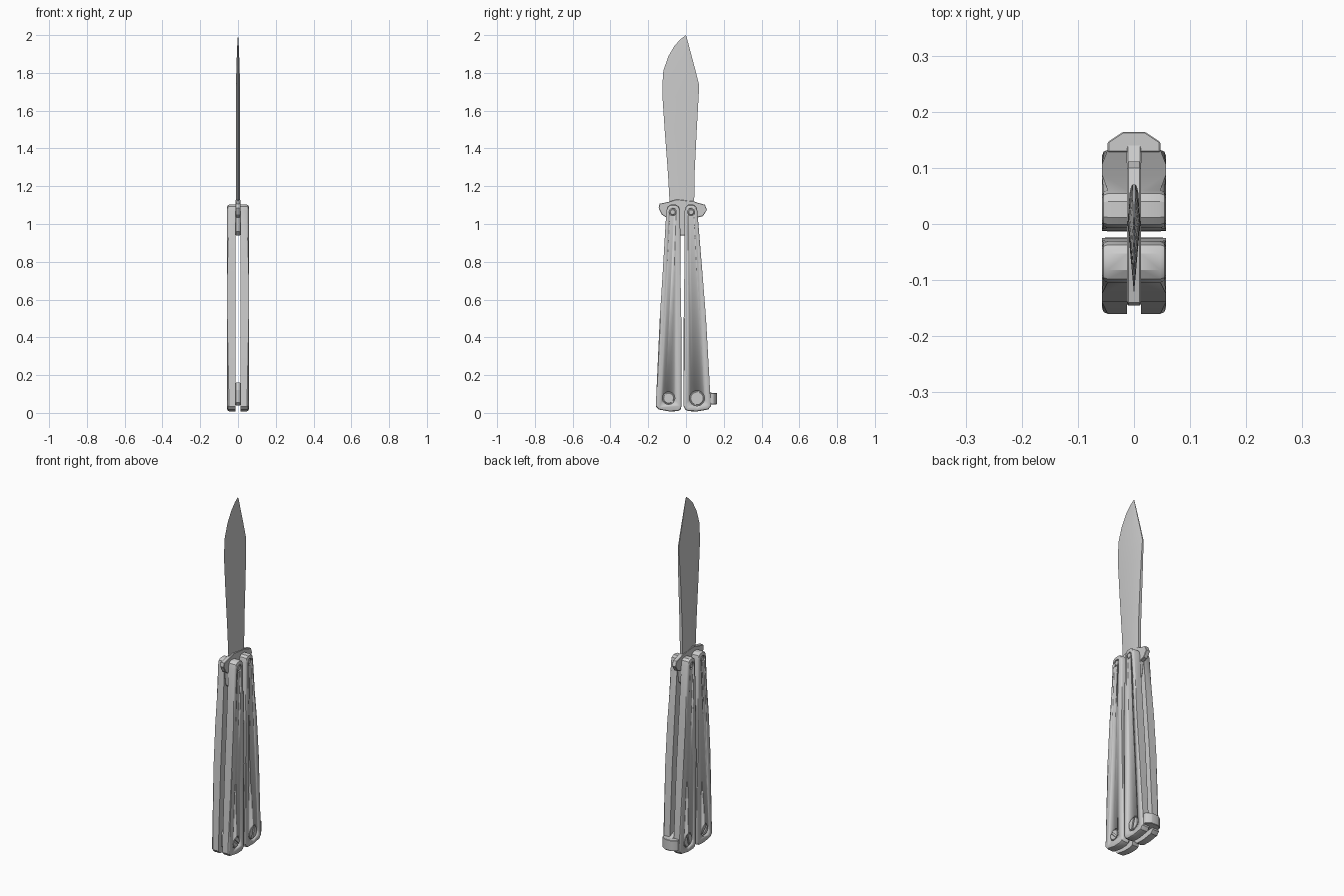
import bpy, bmesh, math
from mathutils import Matrix

if "Cube" in bpy.data.objects:
    bpy.data.objects.remove(bpy.data.objects["Cube"])


def finish(name, bm, smooth=None):
    bmesh.ops.recalc_face_normals(bm, faces=bm.faces)
    me = bpy.data.meshes.new(name)
    bm.to_mesh(me)
    bm.free()
    ob = bpy.data.objects.new(name, me)
    bpy.context.collection.objects.link(ob)
    if smooth:
        bpy.ops.object.select_all(action='DESELECT')
        ob.select_set(True)
        bpy.context.view_layer.objects.active = ob
        bpy.ops.object.shade_smooth_by_angle(angle=math.radians(smooth))
    return ob


def prism(name, pts, x0, x1, bevel=0, both=False):
    """Extrude a (y, z) outline from x0 to x1, bevelling the rim at x1 (or both rims)."""
    bm = bmesh.new()
    face = bm.faces.new([bm.verts.new((x0, y, z)) for y, z in pts])
    ext = bmesh.ops.extrude_face_region(bm, geom=[face])['geom']
    for v in ext:
        if isinstance(v, bmesh.types.BMVert):
            v.co.x = x1
    if bevel:
        rims = [x0, x1] if both else [x1]
        edges = [e for e in bm.edges
                 if any(all(abs(v.co.x - x) < 1e-6 for v in e.verts) for x in rims)]
        bmesh.ops.bevel(bm, geom=edges, offset=bevel, segments=2 if bevel > .005 else 1,
                        profile=0.5, affect='EDGES')
    return finish(name, bm, 30)


def disc(name, y, z, r, x0, x1, bevel=0):
    n = 24
    pts = [(y + r * math.cos(2 * math.pi * i / n), z + r * math.sin(2 * math.pi * i / n))
           for i in range(n)]
    return prism(name, pts, x0, x1, bevel)


def cut(ob, cutter):
    m = ob.modifiers.new('cut', 'BOOLEAN')
    m.operation, m.object, m.solver = 'DIFFERENCE', cutter, 'EXACT'
    cutter.hide_render = True
    cutter.hide_viewport = True


def mirror(ob):
    ob.modifiers.new('mirror', 'MIRROR').use_axis[0] = True


GAP, OUT = 0.0125, 0.057

# Blade: five-point sections (edge, ridge pair, spine pair), closing at the tip
sections = [  # z, edge y, ridge y, spine y, half thickness at ridge, at spine
    (1.08, -0.085, 0.000, 0.043, 0.0115, 0.0085),
    (1.26, -0.095, 0.000, 0.045, 0.0115, 0.0085),
    (1.50, -0.113, 0.000, 0.057, 0.0115, 0.0075),
    (1.68, -0.125, 0.000, 0.067, 0.0110, 0.0050),
    (1.735, -0.125, 0.000, 0.070, 0.0105, 0.0030),
    (1.81, -0.120, -0.003, 0.051, 0.0090, 0.0025),
    (1.885, -0.095, -0.004, 0.031, 0.0065, 0.0020),
    (1.945, -0.060, -0.004, 0.015, 0.0040, 0.0015),
    (1.98, -0.027, -0.002, 0.006, 0.0020, 0.0010)]
bm = bmesh.new()
rings = [[bm.verts.new((x, y, z)) for x, y in
          ((0, e), (t, r), (s, p), (-s, p), (-t, r))]
         for z, e, r, p, t, s in sections]
for a, b in zip(rings, rings[1:]):
    for i in range(5):
        j = (i + 1) % 5
        bm.faces.new((a[i], a[j], b[j], b[i]))
tip = bm.verts.new((0, 0, 2.0))
for i in range(5):
    bm.faces.new((rings[-1][i], rings[-1][(i + 1) % 5], tip))
bm.faces.new(rings[0][::-1])
finish('blade', bm, 20)

# Tang with the two guard wings
prism('tang_guard', [
    (-0.05, 1.13), (-0.09, 1.118), (-0.14, 1.107), (-0.145, 1.085), (-0.128, 1.05),
    (-0.105, 1.035), (-0.095, 0.96), (-0.075, 0.94), (0.03, 0.94), (0.05, 0.96),
    (0.062, 1.035), (0.09, 1.042), (0.111, 1.075), (0.10, 1.102), (0.06, 1.113),
    (0.042, 1.12)], -0.0122, 0.0122, 0.002, True)

# Handles: a mirrored pair of scales each, with screws set in recesses
handles = {
    'front': dict(
        outline=[(-0.160, 0.035), (-0.145, 0.018), (-0.09, 0.008), (-0.045, 0.009),
                 (-0.029, 0.017), (-0.024, 0.035), (-0.025, 0.50), (-0.029, 0.73),
                 (-0.031, 1.07), (-0.037, 1.092), (-0.053, 1.102), (-0.082, 1.102),
                 (-0.098, 1.092), (-0.104, 1.07), (-0.124, 0.73), (-0.139, 0.50)],
        pivot=(-0.070, 1.063), screw=(-0.092, 0.078), r=0.033, slot=45),
    'back': dict(
        outline=[(0.132, 0.035), (0.117, 0.018), (0.06, 0.008), (0.012, 0.009),
                 (-0.004, 0.017), (-0.013, 0.035), (-0.012, 0.50), (-0.009, 0.73),
                 (-0.007, 1.07), (-0.001, 1.092), (0.012, 1.102), (0.040, 1.102),
                 (0.054, 1.092), (0.060, 1.07), (0.088, 0.73), (0.106, 0.50)],
        pivot=(0.027, 1.063), screw=(0.058, 0.077), r=0.040, slot=-15)}
for side, h in handles.items():
    scale = prism(side + '_handle_scales', h['outline'], GAP, OUT, 0.010)
    (py, pz), (sy, sz), r = h['pivot'], h['screw'], h['r']
    cut(scale, disc(side + '_pivot_recess', py, pz, 0.019, OUT - 0.009, 0.08))
    cut(scale, disc(side + '_screw_recess', sy, sz, r, OUT - 0.012, 0.08))
    mirror(scale)

    mirror(disc(side + '_pivot_pin', py, pz, 0.0155, 0.04, OUT - 0.001, 0.003))

    screw = disc(side + '_screw', sy, sz, r - 0.004, 0.035, OUT - 0.002, 0.003)
    bm = bmesh.new()
    bmesh.ops.create_cube(bm, size=1, matrix=Matrix.Translation((OUT, sy, sz))
                          @ Matrix.Rotation(math.radians(h['slot']), 4, 'X')
                          @ Matrix.Diagonal((0.018, 0.010, 0.2, 1)))
    cut(screw, finish(side + '_slot_cutter', bm))
    mirror(screw)

# Spacer between the front scales
prism('front_spacer', [(-0.135, 0.055), (-0.12, 0.04), (-0.055, 0.04), (-0.04, 0.055),
                       (-0.04, 0.145), (-0.055, 0.16), (-0.11, 0.16), (-0.135, 0.12)],
      -GAP, GAP, 0.002, True)

# Latch: arm between the back scales and a wide chamfered head outside
prism('latch_arm', [(0.02, 0.06), (0.035, 0.04), (0.14, 0.045), (0.14, 0.105),
                    (0.09, 0.125), (0.08, 0.16), (0.035, 0.16), (0.02, 0.14)],
      -GAP, GAP, 0.002, True)
bm = bmesh.new()
head = bm.faces.new([bm.verts.new((x, y, 0.045)) for x, y in (
    (-0.047, 0.128), (0.047, 0.128), (0.047, 0.146), (0.020, 0.164),
    (-0.020, 0.164), (-0.047, 0.146))])
top = bmesh.ops.extrude_face_region(bm, geom=[head])['geom']
bmesh.ops.translate(bm, verts=[v for v in top if isinstance(v, bmesh.types.BMVert)],
                    vec=(0, 0, 0.06))
bmesh.ops.bevel(bm, geom=bm.edges[:], offset=0.002, segments=1, affect='EDGES')
finish('latch_head', bm, 30)
